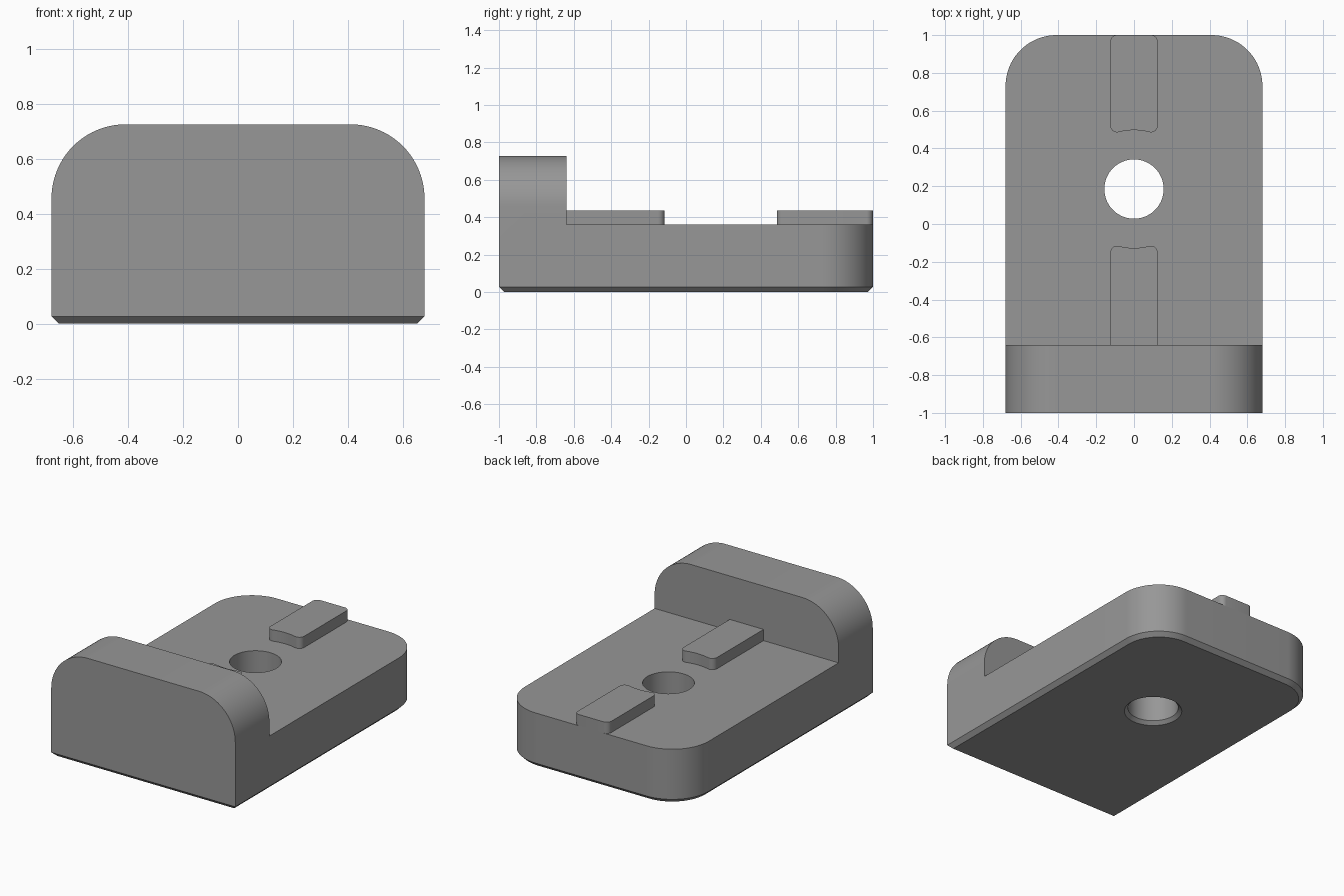
import bpy, bmesh, math

if "Cube" in bpy.data.objects:
    bpy.data.objects.remove(bpy.data.objects["Cube"])

W, R, CH = 0.68, 0.27, 0.027          # half width, corner radius, bottom chamfer
DECK, TOP, WALL_Y = 0.362, 0.727, -0.64
HOLE_Y, HOLE_R = 0.185, 0.157

grey = bpy.data.materials.new("plain grey")
grey.diffuse_color = (0.31, 0.31, 0.31, 1)
grey.use_nodes = True
grey.node_tree.nodes["Principled BSDF"].inputs["Base Color"].default_value = grey.diffuse_color


def finish(bm, name):
    bmesh.ops.recalc_face_normals(bm, faces=bm.faces)
    me = bpy.data.meshes.new(name)
    bm.to_mesh(me)
    bm.free()
    me.materials.append(grey)
    ob = bpy.data.objects.new(name, me)
    bpy.context.collection.objects.link(ob)
    return ob


def smooth(ob):
    bpy.ops.object.select_all(action='DESELECT')
    ob.select_set(True)
    bpy.context.view_layer.objects.active = ob
    bpy.ops.object.shade_smooth_by_angle(angle=math.radians(30))


def extrude(bm, pts, vec):
    face = bm.faces.new([bm.verts.new(p) for p in pts])
    res = bmesh.ops.extrude_face_region(bm, geom=[face])
    bmesh.ops.translate(bm, vec=vec, verts=[v for v in res["geom"] if isinstance(v, bmesh.types.BMVert)])
    return face


# body: L-shaped side profile, rounded at the back corners and wall top
bm = bmesh.new()
side = [(-1, 0), (1, 0), (1, DECK), (WALL_Y, DECK), (WALL_Y, TOP), (-1, TOP)]
extrude(bm, [(-W, y, z) for y, z in side], (2 * W, 0, 0))
bmesh.ops.recalc_face_normals(bm, faces=bm.faces)


def rounded(e):
    a, b = (v.co for v in e.verts)
    if abs(a.x - b.x) > 1e-4:
        return False
    back = min(a.y, b.y) > 0.99
    crown = min(a.z, b.z) > TOP - 1e-4
    return back or crown


bmesh.ops.bevel(bm, geom=[e for e in bm.edges if rounded(e)], offset=R,
                offset_type='OFFSET', segments=20, profile=0.5, affect='EDGES')
# chamfer around the underside
bmesh.ops.bevel(bm, geom=[e for e in bm.edges if all(v.co.z < 1e-4 for v in e.verts)],
                offset=CH, offset_type='OFFSET', segments=1, affect='EDGES')
body = finish(bm, "body")

# cutter: through hole with a flared mouth underneath
bm = bmesh.new()
N = 64
rings = []
for r, z in [(HOLE_R + 0.042, -0.02), (HOLE_R, 0.022), (HOLE_R, 0.6)]:
    rings.append([bm.verts.new((r * math.cos(2 * math.pi * i / N),
                                HOLE_Y + r * math.sin(2 * math.pi * i / N), z)) for i in range(N)])
for lo, hi in zip(rings, rings[1:]):
    for i in range(N):
        bm.faces.new((lo[i], lo[(i + 1) % N], hi[(i + 1) % N], hi[i]))
bm.faces.new(rings[0])
bm.faces.new(rings[-1])
cutter = finish(bm, "hole_cutter")
cutter.hide_render = True

mod = body.modifiers.new("hole", 'BOOLEAN')
mod.operation, mod.solver, mod.object = 'DIFFERENCE', 'EXACT', cutter
bpy.context.view_layer.objects.active = body
bpy.ops.object.modifier_apply(modifier=mod.name)
bpy.data.objects.remove(cutter)
smooth(body)


# ridges: raised strips whose inner end curves concentrically around the hole
def ridge(name, sign, length, round_end):
    hw, r, arc = 0.125, 0.035, 0.312
    cx = hw - r
    cv = math.sqrt((arc + r) ** 2 - cx ** 2)
    tip = math.atan2(cv, cx)
    half = []
    if round_end:
        for i in range(9):
            a = math.pi / 2 * (1 - i / 8)
            half.append((cx + r * math.cos(a), length - r + r * math.sin(a)))
    else:
        half.append((hw, length))
    for i in range(11):
        a = (tip - math.pi) * i / 10
        half.append((cx + r * math.cos(a), cv + r * math.sin(a)))
    for i in range(1, 7):
        a = tip + (math.pi / 2 - tip) * i / 6
        half.append((arc * math.cos(a), arc * math.sin(a)))
    outline = half + [(-x, v) for x, v in half[-2::-1]]
    bm = bmesh.new()
    base = extrude(bm, [(x, HOLE_Y + sign * v, DECK) for x, v in outline], (0, 0, 0.075))
    bmesh.ops.recalc_face_normals(bm, faces=bm.faces)
    low = [f for f in bm.faces if all(v.co.z < DECK + 1e-4 for v in f.verts)]
    bmesh.ops.delete(bm, geom=low, context='FACES_ONLY')
    smooth(finish(bm, name))


ridge("rear_ridge", 1, 1 - HOLE_Y, True)
ridge("front_ridge", -1, HOLE_Y - WALL_Y, False)
